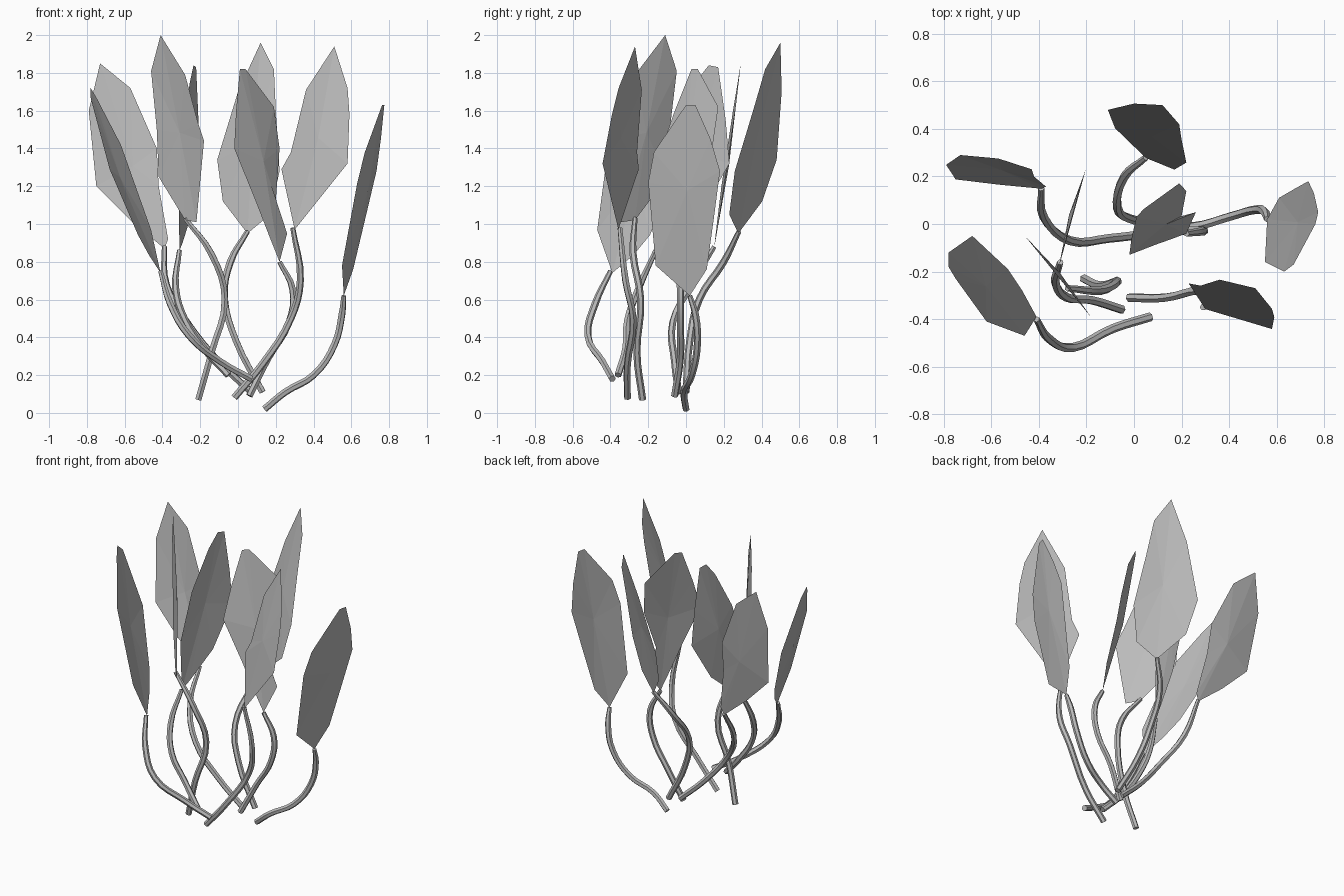
import bpy
import bmesh
from mathutils import Vector

default_cube = bpy.data.objects.get("Cube")
if default_cube:
    bpy.data.objects.remove(default_cube, do_unlink=True)

X, Y, Z = range(3)
UNIT = 0.01          # coordinates below are in hundredths
STEM_RADIUS = 0.019
CRINKLE = 0.016

grey = bpy.data.materials.new("plain grey")
grey.use_nodes = True
grey_value = (0.5, 0.5, 0.5, 1)
grey.diffuse_color = grey_value
grey.node_tree.nodes["Principled BSDF"].inputs["Base Color"].default_value = grey_value


def scaled(point):
    return Vector(point) * UNIT


def add_leaf(name, base, tip, side, flat_axis, outline):
    """Sheet lying in the plane base-tip-side; the outline omits flat_axis."""
    base, tip, side = scaled(base), scaled(tip), scaled(side)
    normal = (tip - base).cross(side - base).normalized()
    kept = [axis for axis in (X, Y, Z) if axis != flat_axis]
    bm = bmesh.new()
    rim = []
    for pair in outline:
        point = base.copy()
        for axis, value in zip(kept, pair):
            point[axis] = value * UNIT
        # slide along the omitted axis until the point meets the plane
        point[flat_axis] -= normal.dot(point - base) / normal[flat_axis]
        rim.append(bm.verts.new(point))
    # a slightly raised middle gives the folded facets
    middle = sum((v.co for v in rim), Vector()) / len(rim)
    rib = bm.verts.new(middle + normal * CRINKLE)
    for first, second in zip(rim, rim[1:] + rim[:1]):
        bm.faces.new((first, second, rib))
    bmesh.ops.recalc_face_normals(bm, faces=bm.faces)
    mesh = bpy.data.meshes.new(name)
    bm.to_mesh(mesh)
    bm.free()
    mesh.materials.append(grey)
    leaf = bpy.data.objects.new(name, mesh)
    bpy.context.collection.objects.link(leaf)


def add_stem(name, path):
    """Bent round stalk following a smooth path, slimmer at the leaf."""
    curve = bpy.data.curves.new(name, "CURVE")
    curve.dimensions = "3D"
    curve.bevel_depth = STEM_RADIUS
    curve.bevel_resolution = 1
    curve.resolution_u = 4
    curve.use_fill_caps = True
    spline = curve.splines.new("BEZIER")
    spline.bezier_points.add(len(path) - 1)
    for knot, point in zip(spline.bezier_points, path):
        knot.co = scaled(point)
        knot.handle_left_type = knot.handle_right_type = "AUTO"
    spline.bezier_points[0].radius = 0.7
    curve.materials.append(grey)
    stem = bpy.data.objects.new(name, curve)
    bpy.context.collection.objects.link(stem)
    # turn the curve into a mesh
    bpy.ops.object.select_all(action="DESELECT")
    stem.select_set(True)
    bpy.context.view_layer.objects.active = stem
    bpy.ops.object.convert(target="MESH")
    bpy.ops.object.shade_smooth_by_angle()


def add_plant(place, tip, side, flat_axis, outline, path):
    """One stem with its leaf; the path starts at the leaf base."""
    add_leaf(place + "_leaf", path[0], tip, side, flat_axis, outline)
    add_stem(place + "_stem", path)


# Right side of the clump
add_plant(
    "back_right", tip=(-73, 29, 185), side=(-43, 23, 140), flat_axis=Y,
    outline=[(-73, 185), (-57, 172), (-43, 140), (-42, 120), (-37, 92), (-39, 87),
             (-57, 102), (-75, 120), (-79, 160)],
    path=[(-39, 15, 88), (-38, 3, 68), (-27, -7, 48), (-10, -6, 27), (7, -4, 11)])

add_plant(
    "front_right", tip=(-77, -17, 168), side=(-60, -13, 111), flat_axis=Z,
    outline=[(-78, -12), (-68, -5), (-53, -19), (-47, -28), (-41, -39), (-46, -47),
             (-62, -41), (-75, -23), (-78, -18)],
    path=[(-41, -40, 75), (-36, -48, 58), (-26, -52, 41), (-9, -44, 27), (7, -39, 18)])

add_plant(
    "tall_right", tip=(-41, -11, 200), side=(-19, -38, 145), flat_axis=Y,
    outline=[(-41, 200), (-28, 179), (-21, 153), (-18, 144), (-22, 101), (-28, 102),
             (-42, 125), (-43, 150), (-46, 181)],
    path=[(-28, -27, 103), (-14, -28, 84), (-7, -24, 60), (-14, -26, 32), (-21, -23, 7)])

add_plant(
    "inner_right", tip=(-23, 14, 184), side=(-20, 24, 130), flat_axis=X,
    outline=[(12, 184), (17, 183), (21, 155), (23, 132), (8, 106), (-10, 90),
             (-16, 86), (-17, 118), (-8, 150), (5, 175)],
    path=[(-31, -16, 86), (-33, -25, 66), (-28, -31, 49), (-18, -32, 34), (-5, -36, 20)])

# Centre of the clump
add_plant(
    "back_centre", tip=(12, 50, 196), side=(-11, 48, 134), flat_axis=Y,
    outline=[(12, 196), (19, 182), (20, 160), (22, 128), (17, 105), (5, 95),
             (-8, 112), (-11, 134), (0, 170)],
    path=[(5, 28, 96), (-4, 20, 80), (-7, 7, 60), (-1, 2, 38), (13, 0, 11)])

add_plant(
    "front_centre", tip=(2, 4, 182), side=(-2, -13, 140), flat_axis=Y,
    outline=[(1, 182), (4, 182), (19, 162), (22, 140), (20, 112), (26, 95), (22, 80),
             (16, 95), (9, 113), (-2, 140), (-1, 160)],
    path=[(22, -4, 80), (29, -3, 65), (27, -3, 48), (16, -3, 29), (6, -6, 9)])

# Left side of the clump
add_plant(
    "front_left", tip=(51, -27, 194), side=(23, -25, 129), flat_axis=Y,
    outline=[(51, 194), (58, 172), (59, 158), (58, 132), (46, 117), (30, 97),
             (23, 129), (28, 138), (36, 171)],
    path=[(29, -35, 98), (33, -32, 70), (28, -28, 50), (13, -31, 26), (-2, -31, 8)])

add_plant(
    "outer_left", tip=(77, 3, 163), side=(63, -19, 120), flat_axis=X,
    outline=[(0, 163), (5, 163), (13, 145), (18, 128), (15, 105), (11, 76), (2, 62),
             (-16, 78), (-20, 122), (-17, 138)],
    path=[(56, 2, 62), (55, 5, 52), (51, 6, 36), (40, 3, 20), (25, -1, 11), (14, 0, 2)])
